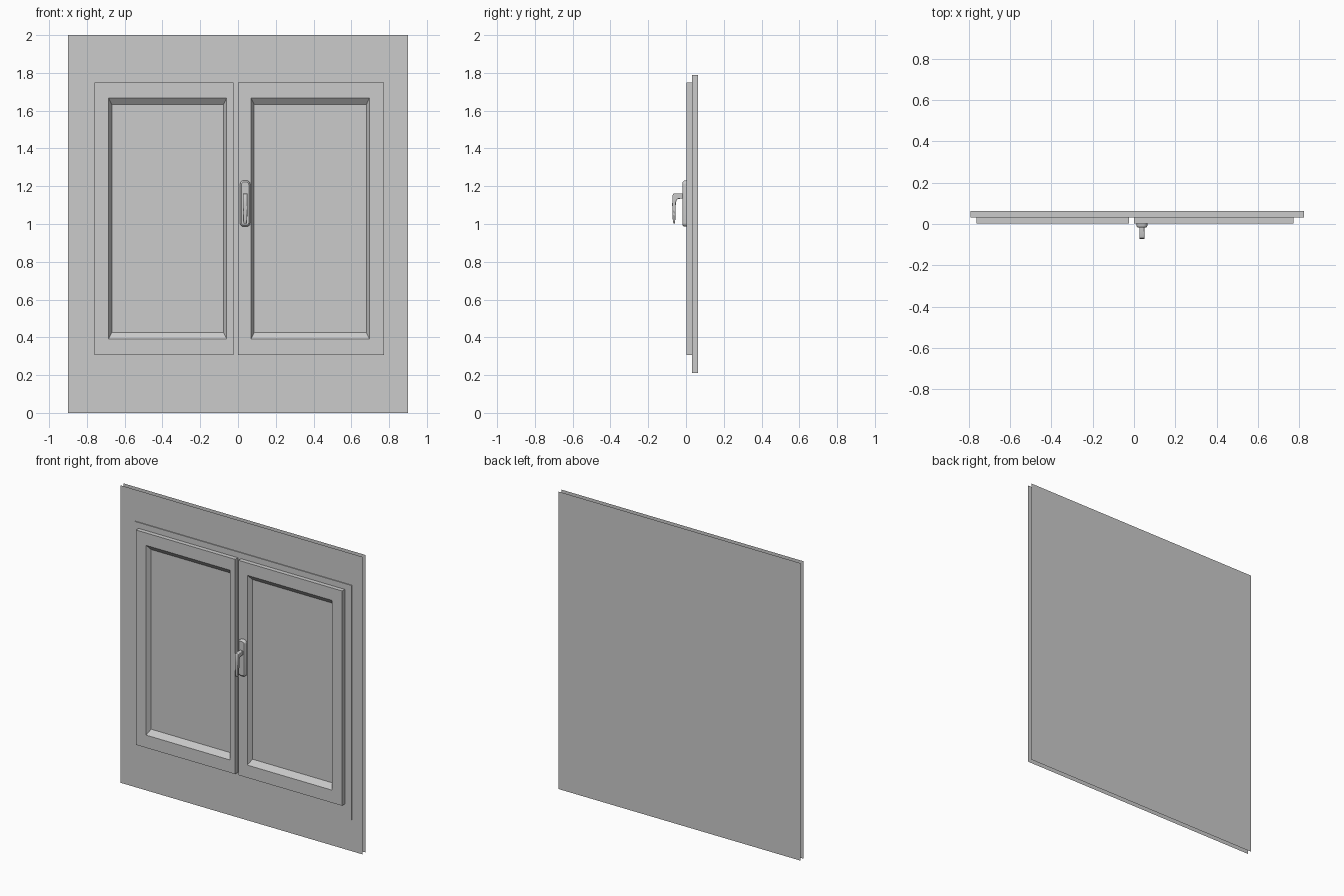
import bpy, bmesh, math

if "Cube" in bpy.data.objects:
    bpy.data.objects.remove(bpy.data.objects["Cube"])


def finish(name, bm):
    bmesh.ops.recalc_face_normals(bm, faces=bm.faces)
    mesh = bpy.data.meshes.new(name)
    bm.to_mesh(mesh)
    bm.free()
    ob = bpy.data.objects.new(name, mesh)
    bpy.context.collection.objects.link(ob)
    return ob


def rect(bm, x0, x1, z0, z1, y):
    return [bm.verts.new((x, y, z)) for x, z in ((x0, z0), (x1, z0), (x1, z1), (x0, z1))]


def bridge(bm, a, b):
    n = len(a)
    for i in range(n):
        bm.faces.new((a[i], a[(i + 1) % n], b[(i + 1) % n], b[i]))


def loft(bm, loops):
    # closed skin through a series of matching loops
    for a, b in zip(loops, loops[1:]):
        bridge(bm, a, b)
    bm.faces.new(loops[0])
    bm.faces.new(loops[-1])


def smooth(ob):
    bpy.ops.object.select_all(action='DESELECT')
    ob.select_set(True)
    bpy.context.view_layer.objects.active = ob
    bpy.ops.object.shade_smooth_by_angle(angle=math.radians(35))


# Wall: two thin sheets, front and back
for name, y, sign in (("wall_front", 0.038, 1), ("wall_back", 0.071, -1)):
    bm = bmesh.new()
    bm.faces.new(rect(bm, -0.9, 0.9, 0, 2, y)[::sign])
    mesh = bpy.data.meshes.new(name)
    bm.to_mesh(mesh)
    bm.free()
    bpy.context.collection.objects.link(bpy.data.objects.new(name, mesh))

# Outer window frame
bm = bmesh.new()
loft(bm, [rect(bm, -0.79, 0.822, 0.21, 1.789, y) for y in (0.063, 0.032)])
finish("window_frame", bm)

# Two sashes, each with a bevelled recess down to the pane
Z0, Z1, FRONT, BACK, PANE = 0.306, 1.75, 0.003, 0.032, 0.031
for side, x0, x1, h0, h1 in (("left", -0.761, -0.023, -0.686, -0.06),
                             ("right", 0.0, 0.772, 0.068, 0.696)):
    bm = bmesh.new()
    loft(bm, [rect(bm, x0, x1, Z0, Z1, BACK),
              rect(bm, x0, x1, Z0, Z1, FRONT),
              rect(bm, h0, h1, 0.391, 1.667, FRONT),
              rect(bm, h0 + 0.018, h1 - 0.016, 0.425, 1.633, PANE)])
    finish(side + "_sash", bm)

# Handle back plate: rounded rectangle stepping in towards the front
HX, HZ = 0.038, 1.108


def rounded(bm, w, h, r, y):
    loop = []
    for k, (sx, sz) in enumerate(((1, 1), (-1, 1), (-1, -1), (1, -1))):
        for j in range(7):
            a = math.radians(90 * k + 15 * j)
            loop.append(bm.verts.new((HX + sx * (w - r) + r * math.cos(a), y,
                                      HZ + sz * (h - r) + r * math.sin(a))))
    return loop


bm = bmesh.new()
loft(bm, [rounded(bm, 0.027, 0.122, 0.02, 0.004),
          rounded(bm, 0.027, 0.122, 0.02, -0.007),
          rounded(bm, 0.025, 0.120, 0.018, -0.013),
          rounded(bm, 0.019, 0.114, 0.013, -0.018)])
smooth(finish("handle_plate", bm))

# Handle lever: side profile extruded across x, with softened edges
profile = [(-0.012, 1.162), (-0.060, 1.162), (-0.068, 1.159), (-0.072, 1.151),
           (-0.073, 1.10), (-0.070, 1.02), (-0.067, 1.004), (-0.063, 1.0),
           (-0.059, 1.004), (-0.057, 1.02), (-0.055, 1.07), (-0.054, 1.112),
           (-0.050, 1.126), (-0.042, 1.133), (-0.012, 1.135)]
bm = bmesh.new()
sides = []
for s in (-1, 1):
    sides.append([bm.verts.new((HX + s * (0.0125 if z > 1.05 else 0.010), y, z))
                  for y, z in profile])
loft(bm, sides)
lever = finish("handle_lever", bm)
bevel = lever.modifiers.new("soft_edges", 'BEVEL')
bevel.width = 0.004
bevel.segments = 3
bevel.limit_method = 'ANGLE'
bevel.angle_limit = math.radians(60)
smooth(lever)
